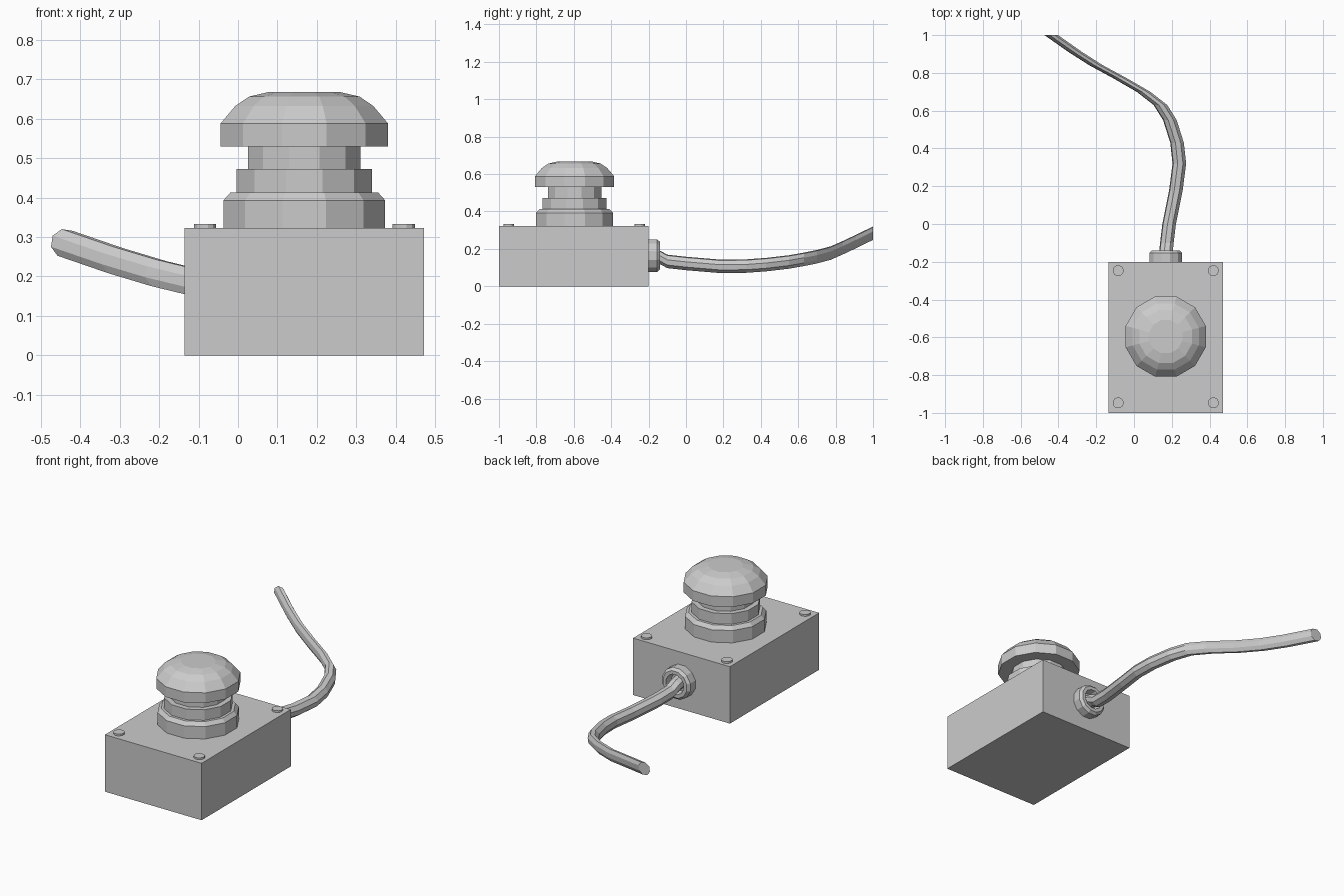
import bpy, bmesh
from math import cos, sin, pi, tau
from mathutils import Matrix, Vector

if "Cube" in bpy.data.objects:
    bpy.data.objects.remove(bpy.data.objects["Cube"])


def finish(name, bm):
    bmesh.ops.recalc_face_normals(bm, faces=bm.faces)
    mesh = bpy.data.meshes.new(name)
    bm.to_mesh(mesh)
    bm.free()
    obj = bpy.data.objects.new(name, mesh)
    bpy.context.collection.objects.link(obj)
    return obj


def loft(name, rings, matrix=Matrix()):
    """Skin a list of equal-length point rings and cap both ends."""
    bm = bmesh.new()
    loops = [[bm.verts.new(p) for p in ring] for ring in rings]
    n = len(loops[0])
    for a, b in zip(loops, loops[1:]):
        for i in range(n):
            j = (i + 1) % n
            bm.faces.new((a[i], a[j], b[j], b[i]))
    bm.faces.new(loops[0])
    bm.faces.new(loops[-1])
    bm.transform(matrix)
    return finish(name, bm)


def lathe(name, profile, sides, matrix):
    """Revolve (flat radius, height) pairs, with flats facing the axes."""
    k = 1 / cos(pi / sides)
    angles = [tau * (i + 0.5) / sides for i in range(sides)]
    return loft(name, [[(r * k * cos(a), r * k * sin(a), z) for a in angles]
                       for r, z in profile], matrix)


CX, CY, TOP = 0.168, -0.596, 0.323

# housing
bm = bmesh.new()
bmesh.ops.create_cube(bm, size=1)
bm.transform(Matrix.Translation((CX, -0.6, TOP / 2)) @ Matrix.Diagonal((0.607, 0.8, TOP, 1)))
finish("housing", bm)

# button stack
axis = Matrix.Translation((CX, CY, 0))
lathe("button_base", [(0.205, TOP), (0.205, 0.393), (0.187, 0.413), (0.16, 0.413)], 12, axis)
lathe("button_collar", [(0.172, 0.413), (0.172, 0.473)], 12, axis)
lathe("button_neck", [(0.143, 0.473), (0.143, 0.53)], 12, axis)
lathe("button_cap", [(0.143, 0.53), (0.212, 0.53), (0.212, 0.588), (0.175, 0.632),
                     (0.14, 0.656), (0.088, 0.668)], 12, axis)

# lid screws
for i, x in enumerate((-0.084, 0.42)):
    for j, y in enumerate((-0.947, -0.247)):
        lathe(f"screw_{i}{j}", [(0.028, TOP), (0.028, 0.333)], 12,
              Matrix.Translation((x, y, 0)))

# cable gland on the back, with a recessed opening
lathe("cable_gland", [(0.087, 0), (0.087, 0.046), (0.074, 0.06), (0.055, 0.06), (0.048, 0.02)],
      12, Matrix.Translation((CX, -0.2, 0.164)) @ Matrix.Rotation(-pi / 2, 4, 'X'))

# cable: octagonal sections kept in the xz plane along its path
path = [(0.168, -0.18, 0.164), (0.17, -0.14, 0.155), (0.174, -0.1, 0.133), (0.186, 0, 0.122),
        (0.222, 0.18, 0.107), (0.24, 0.32, 0.108), (0.228, 0.43, 0.116), (0.19, 0.55, 0.13),
        (0.14, 0.63, 0.144), (0.05, 0.7, 0.158), (-0.08, 0.775, 0.178),
        (-0.2, 0.84, 0.207), (-0.31, 0.91, 0.24), (-0.438, 1.0, 0.284)]
section = [Vector((0.037 * cos(a), 0, 0.037 * sin(a)))
           for a in (tau * (i + 0.3) / 8 for i in range(8))]
loft("cable", [[Vector(p) + s for s in section] for p in path])
